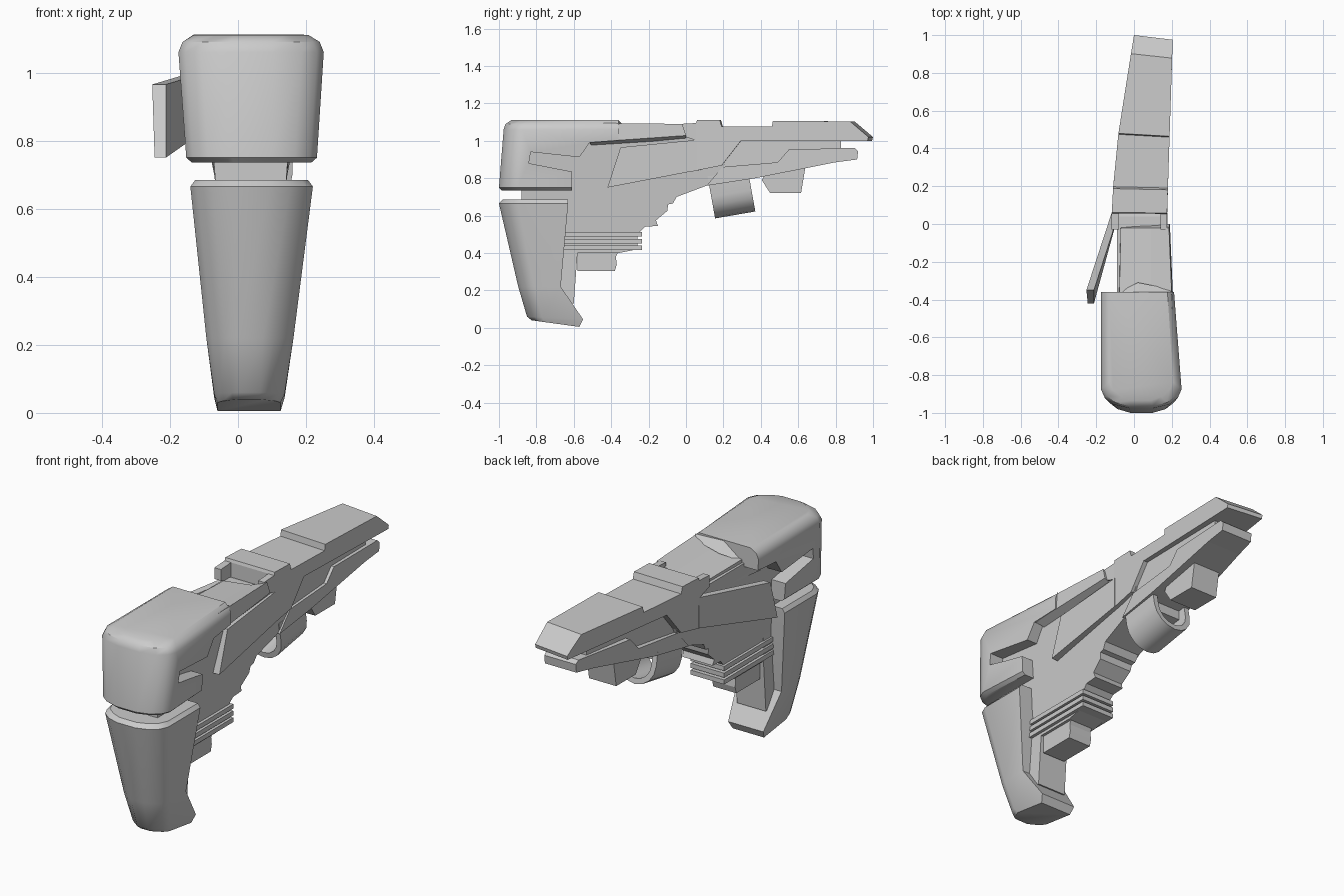
import bpy, bmesh, math

if "Cube" in bpy.data.objects:
    bpy.data.objects.remove(bpy.data.objects["Cube"])


def lerp(table):
    """Piecewise linear function from (position, value) pairs."""
    def f(t):
        if t <= table[0][0]:
            return table[0][1]
        for (a, u), (b, v) in zip(table, table[1:]):
            if t <= b:
                return u + (v - u) * (t - a) / (b - a)
        return table[-1][1]
    return f


def loft(name, rings, bevel=0.0):
    """Closed solid skinned through rings with equal point counts."""
    bm = bmesh.new()
    rows = [[bm.verts.new(p) for p in r] for r in rings]
    n = len(rows[0])
    for a, b in zip(rows, rows[1:]):
        for i in range(n):
            j = (i + 1) % n
            bm.faces.new((a[i], a[j], b[j], b[i]))
    bm.faces.new(rows[0][::-1])
    bm.faces.new(rows[-1])
    bmesh.ops.recalc_face_normals(bm, faces=bm.faces[:])
    me = bpy.data.meshes.new(name)
    bm.to_mesh(me)
    bm.free()
    ob = bpy.data.objects.new(name, me)
    bpy.context.collection.objects.link(ob)
    if bevel:
        m = ob.modifiers.new("edge", 'BEVEL')
        m.width, m.segments, m.limit_method = bevel, 1, 'ANGLE'
    return ob


def slab(name, profile, left, right, axis='y', skew=0.0, bevel=0.0):
    """Side profile (y, z) given thickness in x that varies along y or z."""
    fl, fr = lerp(left), lerp(right)
    rings = []
    for f in (fl, fr):
        ring = []
        for y, z in profile:
            x = f(y if axis == 'y' else z)
            ring.append((x, y - skew * (x - 0.0) * max(0, y), z))
        rings.append(ring)
    return loft(name, rings, bevel)


def flat(x):
    return [(0, x)]


def plan(zf, zb, yf, yb, xl, xr, taper=0.0, r=1.0):
    """Plan outline with a bowed, rounded front edge."""
    pts = [(xl, yb), (xl, yf + .10 * r), (xl + .02 * r, yf + .055 * r),
           (xl + .065 * r, yf + .02 * r), (xl * .65 + xr * .35, yf),
           (xl * .35 + xr * .65, yf), (xr - .065 * r, yf + .02 * r),
           (xr - .02 * r, yf + .055 * r), (xr, yf + .10 * r), (xr - taper, yb)]
    return [(x, y, zf + (zb - zf) * (y - yf) / (yb - yf)) for x, y in pts]


def smooth(ob):
    bpy.ops.object.select_all(action='DESELECT')
    ob.select_set(True)
    bpy.context.view_layer.objects.active = ob
    bpy.ops.object.shade_smooth_by_angle(angle=math.radians(38))


# Rounded upper cap, with side slots and an undercut
cap = loft("upper_cap", [
    plan(.735, .735, -.985, -.36, -.135, .215, .03),
    plan(.75, .75, -1.0, -.36, -.152, .232, .03),
    plan(1.06, 1.06, -.975, -.36, -.175, .252, .04),
    plan(1.09, 1.09, -.965, -.36, -.163, .24, .04),
    plan(1.11, 1.112, -.935, -.36, -.13, .207, .03)])
cutter = slab("cap_cutter", [(-.84, .88), (-.83, .94), (-.57, .912), (-.515, .99), (-.2, 1.015),
                             (-.2, .6), (-.61, .6), (-.61, .835)], flat(-.5), flat(.5))
cutter.hide_render = True
cut = cap.modifiers.new("slots", 'BOOLEAN')
cut.object, cut.operation, cut.solver = cutter, 'DIFFERENCE', 'EXACT'
bpy.context.view_layer.objects.active = cap
bpy.ops.object.modifier_apply(modifier=cut.name)
bpy.data.objects.remove(cutter)
smooth(cap)

# Tapering lower grip with hooked toe
grip = loft("lower_grip", [
    plan(.04, .005, -.825, -.57, -.06, .125, 0, .7),
    plan(.06, .045, -.85, -.55, -.07, .137, 0, .8),
    plan(.22, .22, -.897, -.67, -.093, .163, 0, .85),
    plan(.665, .665, -1.0, -.63, -.14, .22),
    plan(.685, .685, -.98, -.63, -.125, .205)])
smooth(grip)
slab("grip_spine", [(-.8, .15), (-.8, .7), (-.58, .7), (-.58, .4), (-.6, .13)],
     flat(-.05), flat(.12))

# Central body with stepped underside
slab("body", [(-.88, .66), (-.88, 1.0), (-.4, 1.02), (.04, 1.02), (.25, .98), (.2, .86),
              (.11, .76), (-.05, .70), (-.07, .665), (-.095, .66), (-.1, .625), (-.16, .575),
              (-.15, .545), (-.22, .54), (-.26, .50), (-.64, .50), (-.64, .66)],
     [(.5, -.045), (.7, -.07), (.8, -.09)], [(.5, .12), (.7, .145), (.8, .165)], 'z')

# Sloping top deck, high on the right side
loft("top_deck", [
    [(-.09, -.5, .93), (-.08, -.5, 1.04), (.09, -.5, 1.06), (.205, -.5, 1.095),
     (.212, -.515, .992), (.14, -.5, .97)],
    [(-.08, -.02, .97), (-.07, -.02, 1.03), (.09, -.02, 1.05), (.185, -.02, 1.09),
     (.19, .0, 1.028), (.14, .0, 1.0)]])
loft("deck_ridge", [
    [(-.06, -.36, 1.04), (.03, -.36, 1.108), (.2, -.36, 1.1), (.2, -.36, 1.04)],
    [(-.04, -.34, 1.04), (.02, -.31, 1.06), (.17, -.34, 1.075), (.19, -.34, 1.04)]])

# Barrel housing, skewed muzzle
L = [(.05, -.118), (.2, -.11), (.5, -.08), (1.0, 0)]
R = [(.05, .175), (1.0, .205)]
slab("barrel_housing", [(.055, 1.095), (.06, 1.11), (.185, 1.11), (.195, 1.075), (.47, 1.075),
                        (.475, 1.107), (.9, 1.103), (1.0, 1.02), (.995, 1.0), (.3, 1.0),
                        (.195, .868), (.03, .835), (.03, 1.0), (.055, 1.005)],
     L, R, skew=.12)
# Rear rails of the housing
for n, a, b in (("left_rail", -.118, -.08), ("right_rail", .14, .175)):
    slab(n, [(-.03, 1.03), (-.03, 1.09), (.06, 1.095), (.06, 1.0)], flat(a), flat(b))

# Side panels: right one lies close, left one flares outward
panel = [(-.42, .75), (-.35, .965), (.06, 1.005), (.06, .842)]
slab("right_panel", panel, flat(.14), [(-.42, .185), (.06, .177)])
slab("left_panel", panel, [(-.42, -.245), (-.35, -.252), (.06, -.118)],
     [(-.42, -.212), (-.35, -.212), (.06, -.08)])

# Fore-end below the barrel and the strip joining them
slab("fore_end", [(.11, .76), (.195, .86), (.49, .885), (.55, .953), (.9, .962), (.92, .945),
                  (.915, .9), (.8, .885), (.36, .798)],
     [(.1, -.095), (.5, -.065), (.92, .005)], [(.1, .168), (.92, .19)])
slab("barrel_core", [(.15, .85), (.2, 1.02), (.83, 1.02), (.83, .93), (.5, .86)],
     [(.1, -.08), (.5, -.05), (.92, .02)], [(.1, .155), (.92, .17)])

# Hollow curved guard hanging under the fore-end
def arch(y, low, top, r, cx=.045):
    out = []
    for rad, order in ((r, 1), (r - .028, -1)):
        arc = [(cx - rad, top)]
        for i in range(9):
            a = math.pi + math.pi * i / 8
            arc.append((cx + rad * math.cos(a), low + r + rad * math.sin(a)))
        arc.append((cx + rad, top))
        out += arc[::order]
    return [(x, y + (low + r - z) * .18, z) for x, z in out]


guard = loft("guard", [arch(.135, .585, .81, .115), arch(.35, .622, .835, .115)])
smooth(guard)
slab("guard_core", [(.14, .72), (.17, .86), (.3, .86), (.3, .74)], flat(-.05), flat(.14))

# Block ahead of the guard
slab("front_block", [(.405, .79), (.45, .72), (.615, .72), (.64, .87), (.45, .87)],
     flat(-.02), flat(.14))

# Ribs and plug beneath the body
slab("rib_core", [(-.62, .40), (-.62, .53), (-.26, .53), (-.26, .42), (-.36, .40)],
     flat(-.045), flat(.12))
for i in range(3):
    z = .415 + i * .036
    slab(f"rib_{i + 1}", [(-.655, z), (-.655, z + .024), (-.235, z + .024), (-.235, z)],
         flat(-.06), flat(.137))
slab("plug", [(-.58, .305), (-.58, .41), (-.36, .41), (-.375, .38), (-.37, .34), (-.38, .305)],
     flat(-.03), flat(.105))
